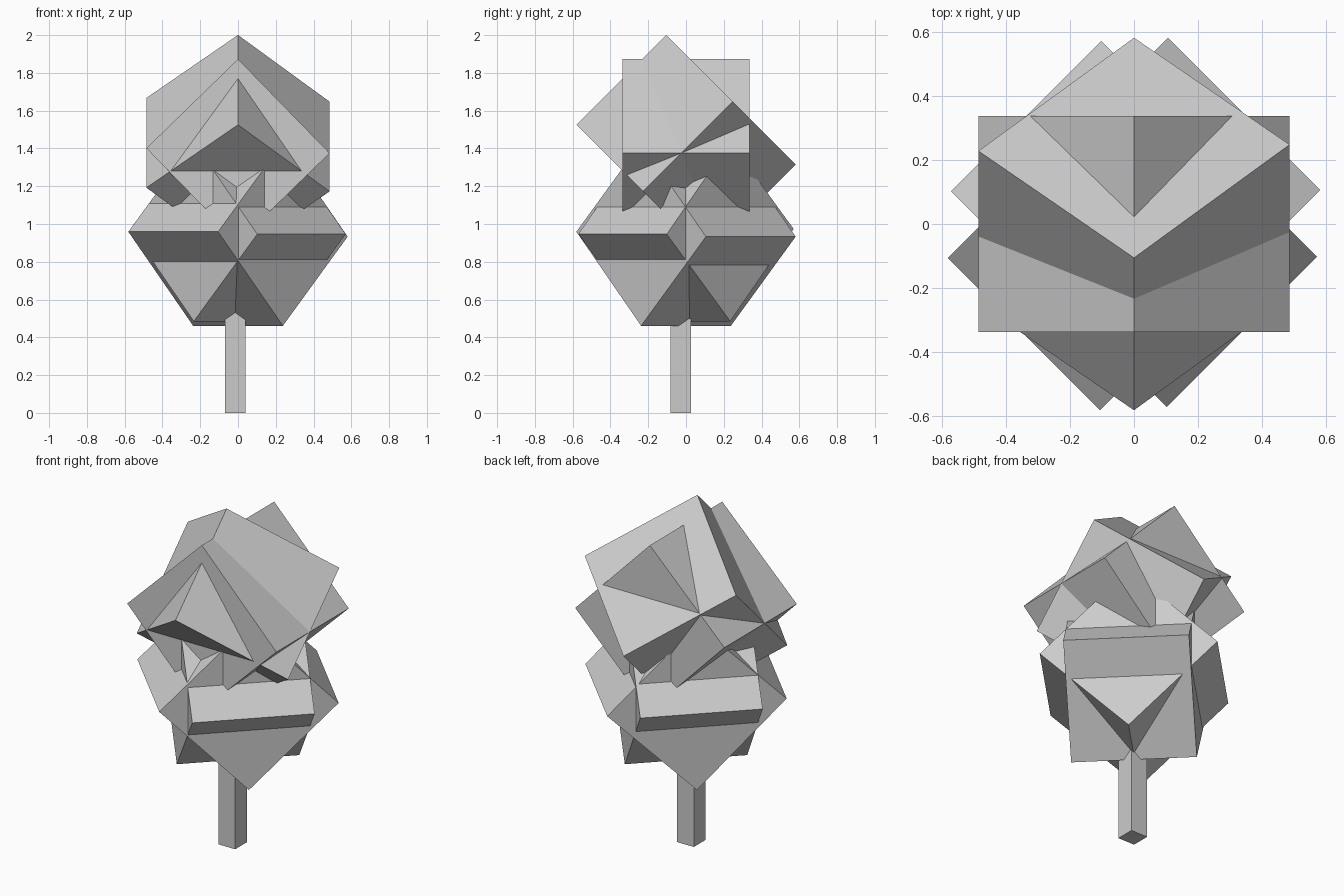
import bpy, bmesh
from mathutils import Vector

if "Cube" in bpy.data.objects:
    bpy.data.objects.remove(bpy.data.objects["Cube"])


def prism(name, centre, axis, u, v, half, r, t):
    """Square block turned on its corner: u/v are diagonal directions, t a slight skew."""
    c, a, u, v = Vector(centre), Vector(axis).normalized(), Vector(u).normalized(), Vector(v).normalized()
    section = [u * r - v * t, v * r, -u * r + v * t, -v * r]
    bm = bmesh.new()
    base = bm.faces.new([bm.verts.new(c + p - a * half) for p in section])
    ext = bmesh.ops.extrude_face_region(bm, geom=[base], use_keep_orig=True)
    new = [g for g in ext["geom"] if isinstance(g, bmesh.types.BMVert)]
    bmesh.ops.translate(bm, verts=new, vec=a * half * 2)
    bmesh.ops.recalc_face_normals(bm, faces=bm.faces)
    me = bpy.data.meshes.new(name)
    bm.to_mesh(me)
    bm.free()
    ob = bpy.data.objects.new(name, me)
    bpy.context.collection.objects.link(ob)
    return ob


# Trunk: thin upright post
bpy.ops.mesh.primitive_cube_add(size=1, location=(-0.015, -0.028, 0.35))
trunk = bpy.context.object
trunk.name = "trunk"
trunk.scale = (0.108, 0.108, 0.70)

# Lower foliage: two crossed blocks lying on their edges
prism("lower_foliage_a", (0, 0, 0.946), (1, -1, 0), (1, 1, 0), (0, 0, 1), 0.336, 0.485, 0.013)
prism("lower_foliage_b", (0, 0, 0.960), (1, 1, 0), (1, -1, 0), (0, 0, 1), 0.331, 0.475, 0.014)

# Upper foliage: one block on its edge, one tipped forward through it
prism("upper_foliage_a", (0, 0, 1.388), (0, 1, 0), (1, 0, 0), (0, 0, 1), 0.336, 0.485, 0.013)
prism("upper_foliage_b", (0, 0, 1.420), (0, 1, 1), (1, 0, 0), (0, -1, 1), 0.336, 0.485, 0.014)
